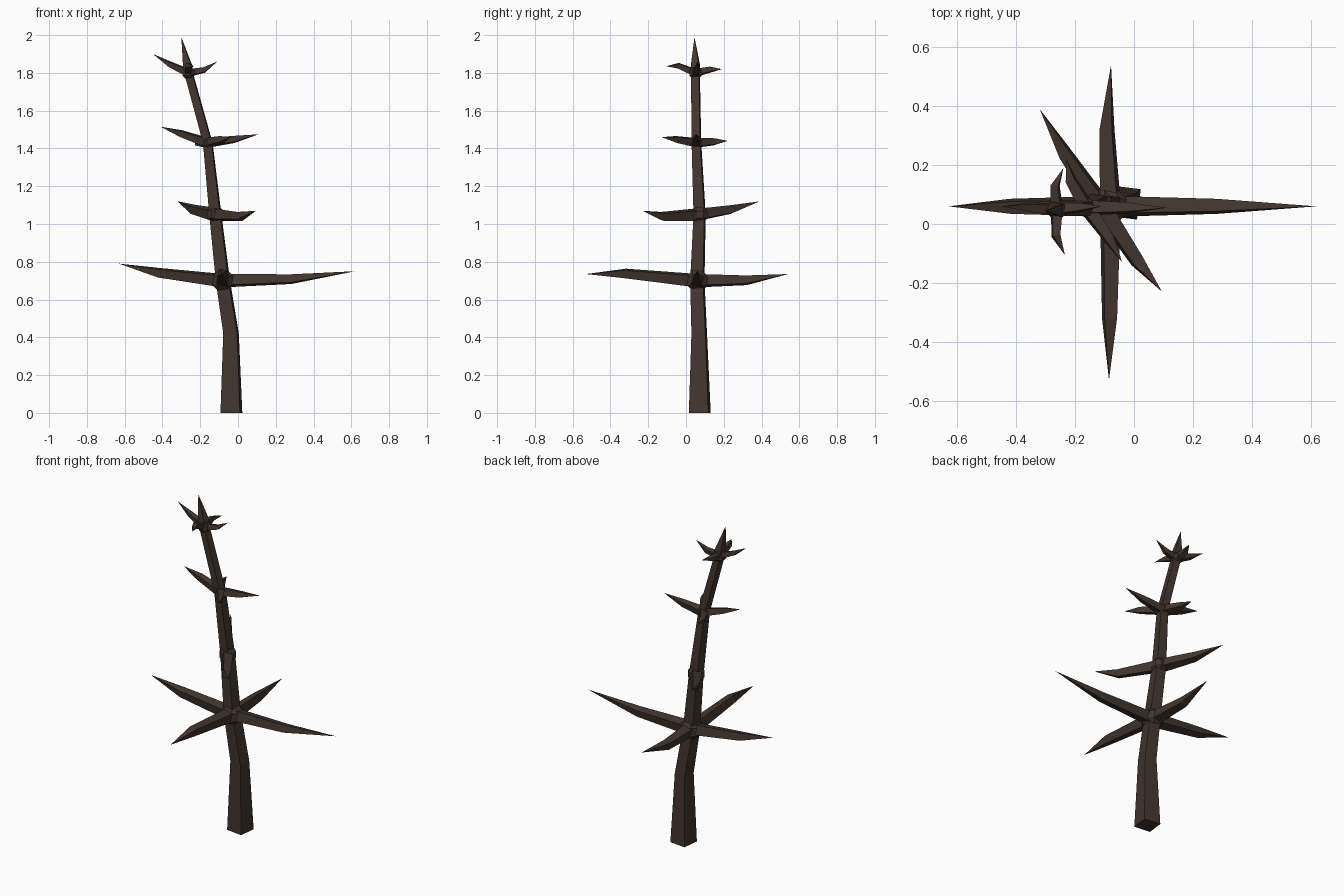
import bpy, bmesh, math
from mathutils import Vector

cube = bpy.data.objects.get("Cube")
if cube:
    bpy.data.objects.remove(cube, do_unlink=True)

bark = bpy.data.materials.new("dark_bark")
bark.use_nodes = True
colour = (0.055, 0.036, 0.028, 1)
bark.diffuse_color = colour
bark.node_tree.nodes["Principled BSDF"].inputs["Base Color"].default_value = colour


def finish(bm, name):
    bmesh.ops.recalc_face_normals(bm, faces=bm.faces)
    mesh = bpy.data.meshes.new(name)
    bm.to_mesh(mesh)
    bm.free()
    mesh.materials.append(bark)
    obj = bpy.data.objects.new(name, mesh)
    bpy.context.collection.objects.link(obj)
    return obj


def limb(name, path, widths, axes, roll):
    """Loft a square section along a path; a zero width makes a point."""
    u, v = axes
    bm = bmesh.new()
    rings = []
    for point, w in zip(path, widths):
        if w == 0:
            rings.append([bm.verts.new(point)] * 4)
            continue
        ring = []
        for k in range(4):
            a = math.radians(45 + 90 * k + roll)
            offset = u * math.cos(a) + v * math.sin(a)
            ring.append(bm.verts.new(Vector(point) + offset * w * math.sqrt(2)))
        rings.append(ring)
    for low, high in zip(rings, rings[1:]):
        for k in range(4):
            n = (k + 1) % 4
            if high[0] == high[1]:
                bm.faces.new((low[k], low[n], high[0]))
            else:
                bm.faces.new((low[k], low[n], high[n], high[k]))
    bm.faces.new(rings[0])
    return finish(bm, name)


def knot(name, centre, size):
    """Faceted swelling where branches meet the trunk."""
    bm = bmesh.new()
    bmesh.ops.create_cube(bm, size=2 * size)
    bmesh.ops.bevel(bm, geom=bm.edges[:], offset=size * 0.55,
                    segments=1, affect='EDGES')
    bmesh.ops.translate(bm, verts=bm.verts, vec=centre)
    finish(bm, name)


# Bent trunk ending in a spike
trunk = [(-0.035, 0.073, 0), (-0.037, 0.07, 0.42), (-0.08, 0.06, 0.7),
         (-0.12, 0.072, 1.05), (-0.16, 0.055, 1.43),
         (-0.262, 0.05, 1.8), (-0.267, 0.05, 1.84), (-0.30, 0.045, 1.99)]
limb("trunk", trunk, [0.052, 0.037, 0.034, 0.029, 0.023, 0.021, 0.022, 0],
     (Vector((1, 0, 0)), Vector((0, 1, 0))), -7)

# Whorls: trunk point, knot size, branch half width, (middle, tip) of each branch
whorls = [
    ("lower", trunk[2], 0.055, 0.03, [
        ((-0.42, 0.06, 0.742), (-0.63, 0.06, 0.79)),
        ((0.28, 0.06, 0.708), (0.62, 0.06, 0.75)),
        ((-0.092, 0.32, 0.702), (-0.078, 0.54, 0.735)),
        ((-0.083, -0.32, 0.738), (-0.085, -0.53, 0.735))]),
    ("middle", trunk[3], 0.043, 0.028, [
        ((-0.235, 0.24, 1.077), (-0.32, 0.39, 1.12)),
        ((0.01, -0.125, 1.04), (0.095, -0.23, 1.07))]),
    ("upper", trunk[4], 0.03, 0.022, [
        ((-0.30, 0.06, 1.478), (-0.41, 0.06, 1.515)),
        ((-0.02, 0.055, 1.448), (0.11, 0.055, 1.475)),
        ((-0.215, 0.15, 1.435), (-0.23, 0.22, 1.44)),
        ((-0.085, -0.05, 1.447), (-0.04, -0.13, 1.46))]),
    ("crown", trunk[5], 0.032, 0.018, [
        ((-0.36, 0.057, 1.845), (-0.45, 0.06, 1.90)),
        ((-0.18, 0.057, 1.815), (-0.11, 0.06, 1.86)),
        ((-0.268, 0.13, 1.818), (-0.24, 0.19, 1.82)),
        ((-0.265, -0.04, 1.838), (-0.235, -0.105, 1.835))]),
]
for level, centre, size, width, branches in whorls:
    knot(level + "_knot", centre, size)
    for i, (middle, tip) in enumerate(branches):
        along = (Vector(tip) - Vector(centre)).normalized()
        side = along.cross(Vector((0, 0, 1))).normalized()
        limb(f"{level}_branch_{i + 1}", [centre, middle, tip],
             [width, width * 0.72, 0], (side, side.cross(along)), 12)
